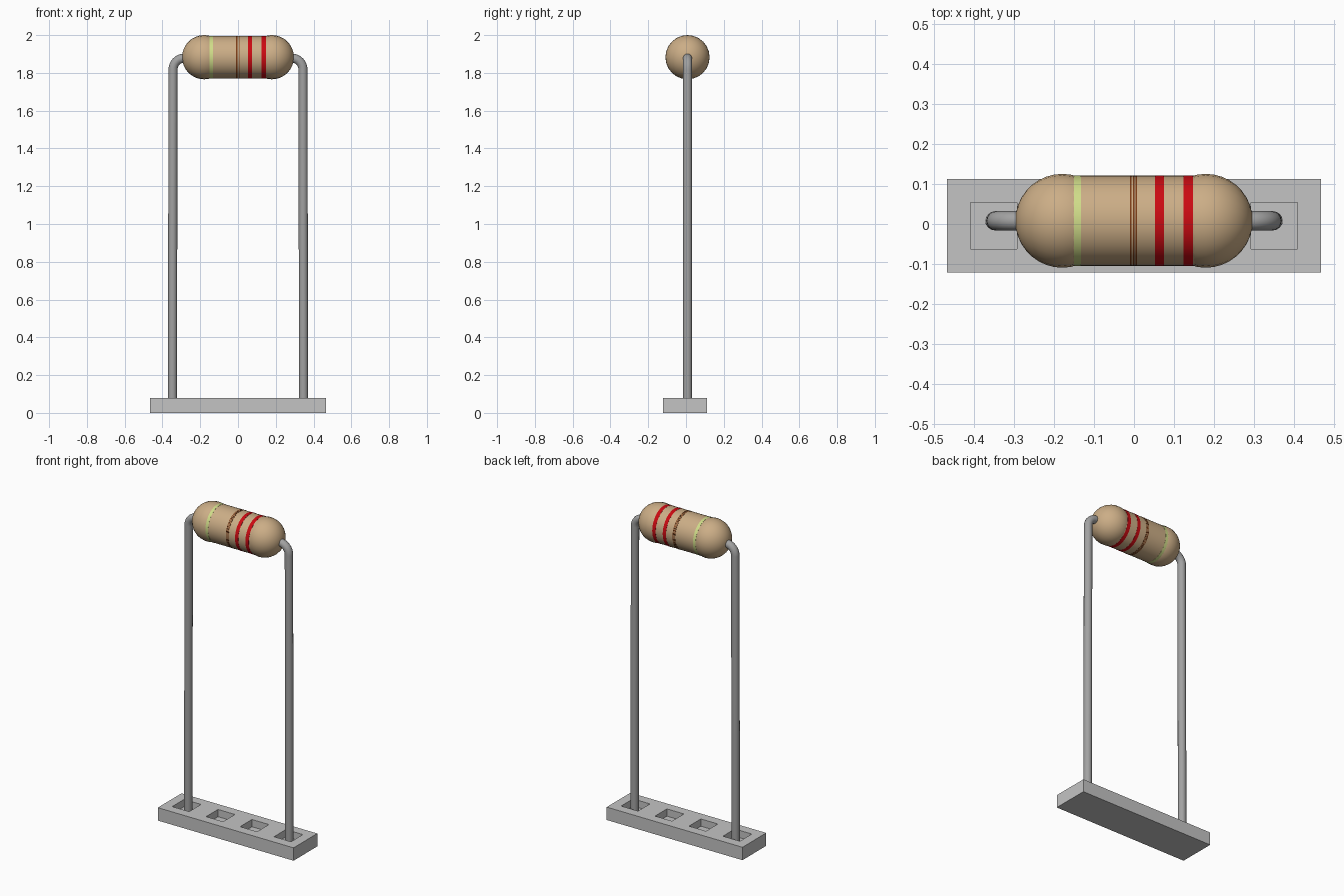
import bpy, bmesh
from math import sin, cos, pi
from mathutils import Matrix

cube = bpy.data.objects.get("Cube")
if cube:
    bpy.data.objects.remove(cube, do_unlink=True)

AXIS_Y, AXIS_Z = 0.008, 1.883
BALL_R, TUBE_R, BALL_X = 0.117, 0.1125, 0.179


def material(name, rgb):
    m = bpy.data.materials.new(name)
    m.use_nodes = True
    m.diffuse_color = (*rgb, 1)
    m.node_tree.nodes["Principled BSDF"].inputs["Base Color"].default_value = (*rgb, 1)
    return m


tan = material("tan", (0.60, 0.42, 0.24))
grey = material("light grey", (0.55, 0.55, 0.55))
metal = material("metal grey", (0.36, 0.36, 0.36))
red = material("red", (0.60, 0.003, 0.006))
brown = material("brown", (0.20, 0.045, 0.008))
lime = material("pale lime", (0.63, 0.72, 0.25))


def add_mesh(name, bm, mat, smooth=True):
    bmesh.ops.recalc_face_normals(bm, faces=bm.faces)
    mesh = bpy.data.meshes.new(name)
    bm.to_mesh(mesh)
    bm.free()
    mesh.materials.append(mat)
    ob = bpy.data.objects.new(name, mesh)
    bpy.context.collection.objects.link(ob)
    if smooth:
        smooth_object(ob)
    return ob


def smooth_object(ob):
    bpy.ops.object.select_all(action="DESELECT")
    ob.select_set(True)
    bpy.context.view_layer.objects.active = ob
    bpy.ops.object.shade_smooth_by_angle()


def along_x(x):
    return Matrix.Translation((x, AXIS_Y, AXIS_Z)) @ Matrix.Rotation(pi / 2, 4, "Y")


def tube(name, x0, x1, r, mat):
    bm = bmesh.new()
    bmesh.ops.create_cone(bm, cap_ends=True, segments=48, radius1=r, radius2=r,
                          depth=x1 - x0, matrix=along_x((x0 + x1) / 2))
    add_mesh(name, bm, mat)


# Resistor body: a tube between two slightly fatter balls
tube("body_tube", -BALL_X, BALL_X, TUBE_R, tan)
for side, s in (("left", 1), ("right", -1)):
    bm = bmesh.new()
    bmesh.ops.create_uvsphere(bm, u_segments=24, v_segments=18, radius=BALL_R,
                              matrix=along_x(s * BALL_X))
    add_mesh(side + "_body_end", bm, tan)

# Painted colour bands
band_r = TUBE_R + 0.0008
tube("lime_band", -0.150, -0.132, band_r, lime)
for i in range(3):
    x = -0.010 + i * 0.007
    tube("brown_band_%d" % (i + 1), x, x + 0.004, band_r, brown)
tube("inner_red_band", 0.053, 0.075, band_r, red)
tube("outer_red_band", 0.124, 0.147, band_r, red)

# Bent wire leads
BEND, TOP_X, FOOT_X, FLOOR = 0.06, 0.344, 0.347, 0.035
for side, s in (("left", 1), ("right", -1)):
    path = [(FOOT_X, FLOOR)]
    for i in range(9):
        a = i / 8 * pi / 2
        path.append((TOP_X - BEND + BEND * cos(a), 1.878 - BEND + BEND * sin(a)))
    path.append((0.2, 1.878))
    curve = bpy.data.curves.new(side + "_lead", "CURVE")
    curve.dimensions = "3D"
    curve.bevel_depth = 0.024
    curve.bevel_resolution = 6
    curve.use_fill_caps = True
    spline = curve.splines.new("POLY")
    spline.points.add(len(path) - 1)
    for p, (x, z) in zip(spline.points, path):
        p.co = (s * x, AXIS_Y, z, 1)
    curve.materials.append(metal)
    ob = bpy.data.objects.new(side + "_lead", curve)
    bpy.context.collection.objects.link(ob)
    bpy.ops.object.select_all(action="DESELECT")
    ob.select_set(True)
    bpy.context.view_layer.objects.active = ob
    bpy.ops.object.convert(target="MESH")
    smooth_object(bpy.context.object)

# Base bar with four square sockets
PITCH, HEIGHT, MID_Y = 0.233, 0.08, -0.0045
xs = [-2 * PITCH]
for i in range(4):
    c = (i - 1.5) * PITCH
    xs += [c - PITCH / 4, c + PITCH / 4]
xs.append(2 * PITCH)
ys = [MID_Y + k * PITCH / 4 for k in (-2, -1, 1, 2)]
bm = bmesh.new()
grid = [[bm.verts.new((x, y, HEIGHT)) for y in ys] for x in xs]
sockets = []
for i in range(len(xs) - 1):
    for j in range(len(ys) - 1):
        f = bm.faces.new((grid[i][j], grid[i + 1][j], grid[i + 1][j + 1], grid[i][j + 1]))
        if j == 1 and i % 2 == 1:
            sockets.append(f)
rim = [e for e in bm.edges if e.is_boundary]
skirt = bmesh.ops.extrude_edge_only(bm, edges=rim)["geom"]
for v in skirt:
    if isinstance(v, bmesh.types.BMVert):
        v.co.z = 0
bmesh.ops.contextual_create(bm, geom=[e for e in skirt if isinstance(e, bmesh.types.BMEdge)
                                      and all(v.co.z == 0 for v in e.verts)])
for f in bmesh.ops.extrude_discrete_faces(bm, faces=sockets)["faces"]:
    for v in f.verts:
        v.co.z = FLOOR
add_mesh("base_bar", bm, grey, smooth=False)
